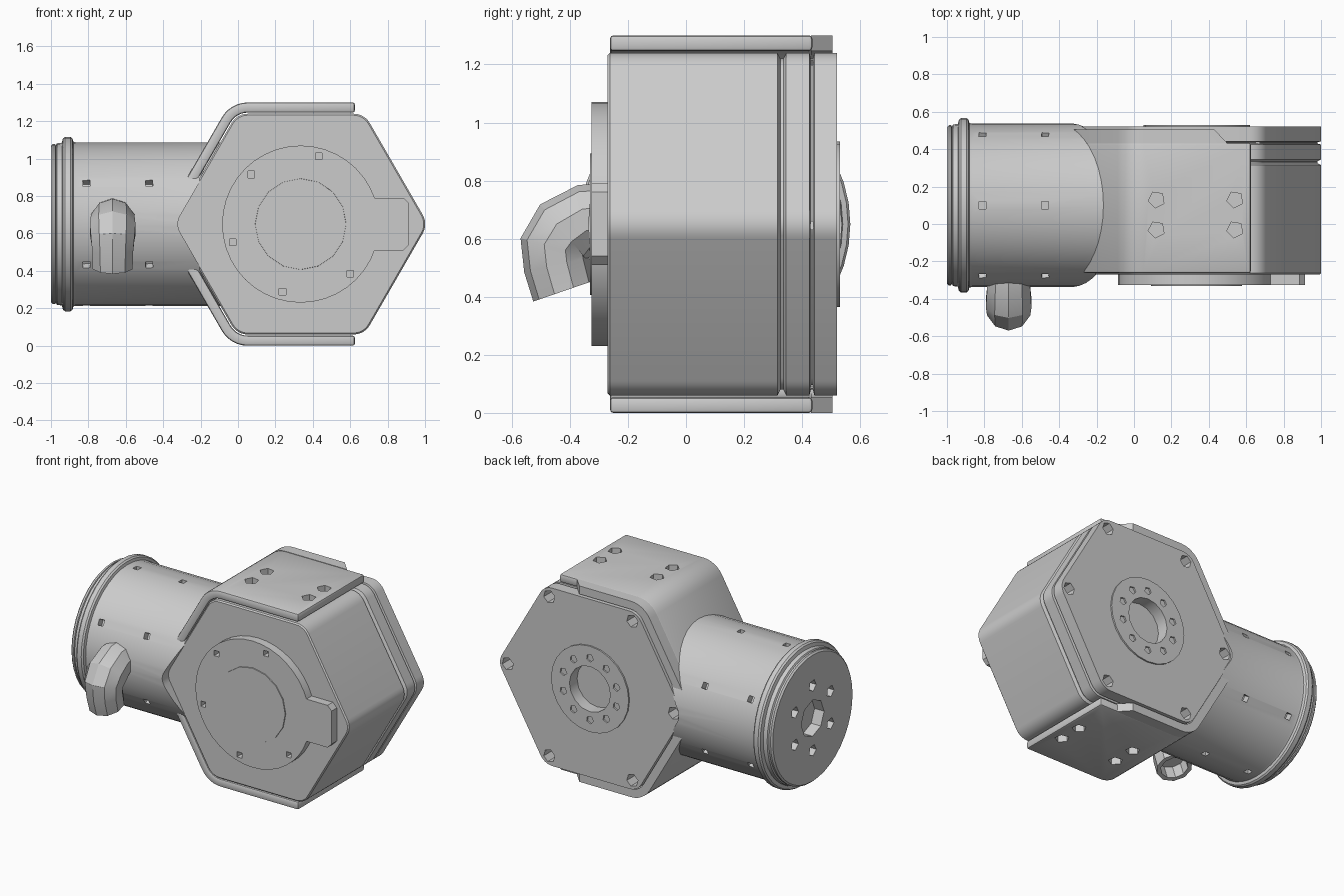
import bpy, bmesh, math
from mathutils import Vector

cube = bpy.data.objects.get("Cube")
if cube:
    bpy.data.objects.remove(cube, do_unlink=True)

grey = bpy.data.materials.new("machined_grey")
grey.use_nodes = True
GREY = (0.6, 0.6, 0.6, 1)
grey.diffuse_color = GREY
grey.node_tree.nodes["Principled BSDF"].inputs["Base Color"].default_value = GREY

HEX = Vector((0.335, 0, 0.65))      # housing axis
BARREL = Vector((0, 0.1, 0.65))     # barrel axis
X, Y, Z = Vector((1, 0, 0)), Vector((0, 1, 0)), Vector((0, 0, 1))


def polar(angle):
    """Unit direction in the front plane."""
    a = math.radians(angle)
    return Vector((math.cos(a), 0, math.sin(a)))


def circle(center, axis, r, n):
    u = axis.orthogonal().normalized()
    v = axis.cross(u).normalized()
    return [center + r * (u * math.cos(t) + v * math.sin(t))
            for t in (math.tau * i / n for i in range(n))]


def add_loft(bm, rings):
    """Skin a list of equal-length rings and cap both ends."""
    rows = [[bm.verts.new(p) for p in ring] for ring in rings]
    n = len(rows[0])
    for a, b in zip(rows, rows[1:]):
        for i in range(n):
            j = (i + 1) % n
            bm.faces.new((a[i], a[j], b[j], b[i]))
    bm.faces.new(rows[0][::-1])
    bm.faces.new(rows[-1])


def make(name, *lofts):
    bm = bmesh.new()
    for rings in lofts:
        add_loft(bm, rings)
    bmesh.ops.recalc_face_normals(bm, faces=bm.faces)
    mesh = bpy.data.meshes.new(name)
    bm.to_mesh(mesh)
    bm.free()
    mesh.materials.append(grey)
    ob = bpy.data.objects.new(name, mesh)
    bpy.context.collection.objects.link(ob)
    return ob


def lathe(center, axis, profile, n):
    return [circle(center + axis * t, axis, r, n) for t, r in profile]


def hole(center, axis, r, depth, n=6):
    return lathe(center, axis, [(-depth, r), (depth, r)], n)


def cut(ob, *lofts):
    """Subtract closed lofts from an object and bake the result."""
    cutter = make("cutter", *lofts)
    cutter.hide_render = True
    mod = ob.modifiers.new("cut", 'BOOLEAN')
    mod.operation, mod.solver, mod.object = 'DIFFERENCE', 'EXACT', cutter
    bpy.context.view_layer.update()
    graph = bpy.context.evaluated_depsgraph_get()
    mesh = bpy.data.meshes.new_from_object(ob.evaluated_get(graph))
    ob.modifiers.clear()
    ob.data = mesh
    bpy.data.objects.remove(cutter, do_unlink=True)


def corner(angle, offset, y, steps=6):
    """Rounded hexagon corner, pushed outwards by offset."""
    c = HEX + polar(angle) * 0.566 + Y * y
    return [c + polar(angle - 30 + 60 * i / steps) * (0.1 + offset)
            for i in range(steps + 1)]


def hexagon(y, offset=0):
    return [p for a in range(0, 360, 60) for p in corner(a, offset, y)]


# Mounting holes in the strap, top and bottom
strap_holes = [hole(Vector((x, y, z)), Z, 0.045, 0.11, 5)
               for x in (0.12, 0.54) for y in (-0.03, 0.13) for z in (0, 1.3)]

# Hexagonal housing with two grooves
housing = make("housing", [hexagon(y, o) for y, o in (
    (-0.27, -0.008), (-0.262, 0), (0.315, 0), (0.325, -0.02), (0.335, -0.02),
    (0.345, 0), (0.425, 0), (0.43, -0.02), (0.437, -0.02), (0.442, 0), (0.52, 0))])
corner_bolts = [hole(HEX + polar(a) * 0.61 + Y * 0.52, Y, 0.042, 0.13)
                for a in range(0, 360, 60)]
cut(housing, *strap_holes, *corner_bolts, hole(HEX + Y * 0.52, Y, 0.15, 0.07, 16))

# Rear bearing boss
boss = make("rear_boss", lathe(HEX, Y, [(0.5, 0.285), (0.53, 0.285)], 24))
cut(boss, hole(HEX + Y * 0.52, Y, 0.15, 0.07, 16),
    *[hole(HEX + polar(18 + 36 * i) * 0.205 + Y * 0.53, Y, 0.026, 0.025, 5)
      for i in range(10)])

# Front cover with bolt holes, raised centre and side tab
cover = make("front_cover", lathe(HEX, Y, [(-0.325, 0.42), (-0.25, 0.42)], 40))
cut(cover, *[hole(HEX + polar(15 + 60 * i) * 0.375 - Y * 0.325, Y, 0.025, 0.045, 4)
             for i in range(6)])
make("cover_centre", lathe(HEX, Y, [(-0.331, 0.243), (-0.3, 0.247)], 16))
tab = [(0.68, -0.14), (0.885, -0.14), (0.915, -0.11),
       (0.915, 0.11), (0.885, 0.14), (0.68, 0.14)]
make("cover_tab", [[Vector((x, y, 0.65 + z)) for x, z in tab] for y in (-0.325, -0.26)])


# Strap wrapped round the housing
def strap_path(offset, y, end_x):
    pts = [p for a in (120, 180, 240) for p in corner(a, offset, y)]
    return [Vector((end_x, y, pts[0].z)), *pts, Vector((end_x, y, pts[-1].z))]


def strap(name, front, back, end_front, end_back):
    edges = [strap_path(0.06, front, end_front), strap_path(0.06, back, end_back),
             strap_path(0.006, back, end_back), strap_path(0.006, front, end_front)]
    return make(name, list(zip(*edges)))


band = strap("strap", -0.262, 0.435, 0.625, 0.625)
bevel = band.modifiers.new("soft_edges", 'BEVEL')
bevel.width, bevel.segments = 0.012, 2
bevel.limit_method, bevel.angle_limit = 'ANGLE', math.radians(50)
cut(band, *strap_holes)
strap("strap_lip", 0.43, 0.505, 0.5, 0.43)

# Barrel with end collar, trimmed against the housing
barrel = make("barrel", lathe(BARREL, X, [
    (-1, 0.418), (-0.99, 0.428), (-0.978, 0.428), (-0.974, 0.42), (-0.968, 0.432),
    (-0.942, 0.435), (-0.936, 0.458), (-0.925, 0.466), (-0.895, 0.466),
    (-0.885, 0.458), (-0.88, 0.44), (-0.865, 0.437), (0.1, 0.437)], 40))
end = BARREL - X
radial = [Vector((0, p.x, p.z)) for p in map(polar, range(30, 390, 60))]
cut(barrel, [hexagon(-0.6, -0.01), hexagon(0.8, -0.01)],
    hole(end, X, 0.12, 0.07, 8),
    *[hole(end + d * 0.215, X, 0.038, 0.05, 5) for d in radial],
    *[hole(BARREL + X * x + d * 0.44, d, 0.027, 0.05, 4)
      for x in (-0.81, -0.475) for d in radial])

# Bent outlet pipe, open at its lower end
bend = [(-0.24, 0.675, 0, 0.115), (-0.35, 0.665, 10, 0.122), (-0.42, 0.62, 40, 0.128),
        (-0.452, 0.57, 75, 0.122), (-0.445, 0.51, 103, 0.115), (-0.42, 0.42, 109, 0.112)]
rings = []
for y, z, tilt, r in bend:
    direction = Vector((0, -math.cos(math.radians(tilt)), -math.sin(math.radians(tilt))))
    u = X
    v = direction.cross(u)
    rings.append([Vector((-0.67, y, z)) + r * (u * math.cos(t) + v * math.sin(t))
                  for t in (math.tau * (i + 0.5) / 10 for i in range(10))])
outlet = make("outlet_pipe", rings)
mouth = Vector((-0.67, -0.42, 0.42))
cut(outlet, hole(mouth, direction, 0.085, 0.09, 10))

# Smooth curved walls, keep machined edges crisp
for ob in bpy.context.scene.objects:
    if ob.type == 'MESH' and grey.name in ob.data.materials:
        bpy.ops.object.select_all(action='DESELECT')
        ob.select_set(True)
        bpy.context.view_layer.objects.active = ob
        bpy.ops.object.shade_smooth_by_angle(angle=math.radians(25))
